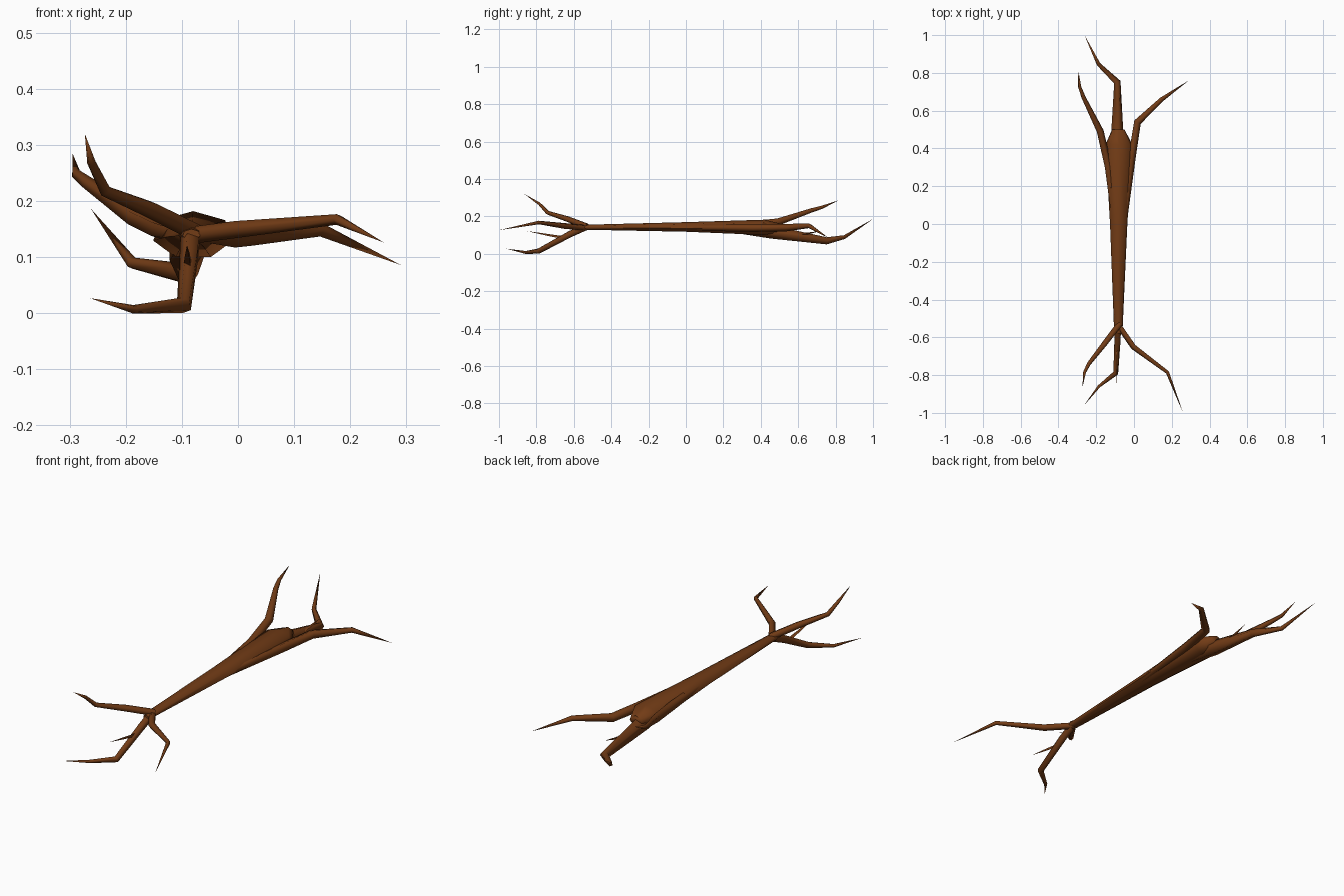
import bpy, bmesh, math
from mathutils import Vector

bark = bpy.data.materials.new("brown bark")
bark.diffuse_color = (0.17, 0.045, 0.008, 1)


def finish(bm, name):
    bmesh.ops.recalc_face_normals(bm, faces=bm.faces)
    me = bpy.data.meshes.new(name)
    bm.to_mesh(me)
    bm.free()
    me.materials.append(bark)
    ob = bpy.data.objects.new(name, me)
    bpy.context.collection.objects.link(ob)
    for o in bpy.context.selected_objects:
        o.select_set(False)
    bpy.context.view_layer.objects.active = ob
    ob.select_set(True)
    bpy.ops.object.shade_smooth_by_angle(angle=math.radians(75))


def skin(bm, rings):
    for a, b in zip(rings, rings[1:]):
        n = len(a)
        for i in range(n):
            j = (i + 1) % n
            if len(b) == 1:
                bm.faces.new((a[i], a[j], b[0]))
            else:
                bm.faces.new((a[i], a[j], b[j], b[i]))
    bm.faces.new(rings[0])
    if len(rings[-1]) > 1:
        bm.faces.new(rings[-1])


def branch(name, path, sides=5):
    """Tapered limb through (x, y, z, radius) points, ending in a sharp tip."""
    bm = bmesh.new()
    pts = [Vector(p[:3]) for p in path]
    rings = []
    for k, p in enumerate(pts):
        if k == len(pts) - 1:
            rings.append([bm.verts.new(p)])
            break
        t = (pts[k + 1] - p).normalized()
        if k:
            t += (p - pts[k - 1]).normalized()
        t.normalize()
        side = t.cross(Vector((0, 0, 1))).normalized()
        up = side.cross(t)
        r = path[k][3]
        rings.append([bm.verts.new(p + r * (side * math.cos(a) + up * math.sin(a)))
                      for a in (2 * math.pi * i / sides for i in range(sides))])
    skin(bm, rings)
    finish(bm, name)


# Trunk: seven-sided, thick at the back, narrow at the front
bm = bmesh.new()
rings = []
for y, x, z, rx, rz in ((-0.58, -0.083, 0.140, 0.016, 0.010),
                        (-0.54, -0.083, 0.141, 0.024, 0.014),
                        (0.00, -0.081, 0.142, 0.047, 0.027),
                        (0.42, -0.080, 0.139, 0.073, 0.043),
                        (0.50, -0.083, 0.138, 0.034, 0.024)):
    rings.append([bm.verts.new((x + rx * math.cos(a), y, z + rz * math.sin(a)))
                  for a in (math.pi / 2 + 2 * math.pi * i / 7 for i in range(7))])
skin(bm, rings)
finish(bm, "trunk")

# Limbs at the thick back end
branch("back_right_limb", [(-0.055, 0.00, 0.140, 0.016), (-0.012, 0.36, 0.138, 0.022),
                           (0.017, 0.54, 0.140, 0.021), (0.145, 0.66, 0.149, 0.013),
                           (0.290, 0.760, 0.086, 0)])
branch("back_left_limb", [(-0.108, 0.05, 0.142, 0.016), (-0.137, 0.30, 0.150, 0.021),
                          (-0.180, 0.49, 0.170, 0.020), (-0.268, 0.67, 0.232, 0.012),
                          (-0.288, 0.725, 0.248, 0.009), (-0.295, 0.815, 0.285, 0)])
branch("back_middle_limb", [(-0.085, 0.25, 0.134, 0.022), (-0.092, 0.46, 0.116, 0.037),
                            (-0.090, 0.75, 0.069, 0.020), (-0.188, 0.845, 0.089, 0.011),
                            (-0.262, 1.0, 0.186, 0)])
branch("back_twig", [(-0.080, 0.56, 0.095, 0.009), (-0.074, 0.65, 0.108, 0.006),
                     (-0.070, 0.72, 0.122, 0)], 3)

# Limbs at the narrow front end
branch("front_right_limb", [(-0.085, -0.53, 0.138, 0.016), (-0.002, -0.65, 0.149, 0.016),
                            (0.178, -0.785, 0.167, 0.010), (0.260, -1.0, 0.126, 0)])
branch("front_left_limb", [(-0.075, -0.53, 0.145, 0.017), (-0.155, -0.635, 0.185, 0.016),
                           (-0.238, -0.74, 0.219, 0.011), (-0.261, -0.785, 0.267, 0.008),
                           (-0.273, -0.865, 0.320, 0)])
branch("front_low_limb", [(-0.083, -0.53, 0.146, 0.019), (-0.086, -0.62, 0.105, 0.018),
                          (-0.096, -0.79, 0.014, 0.015), (-0.185, -0.86, 0.007, 0.008),
                          (-0.264, -0.96, 0.027, 0)])
branch("front_twig", [(-0.088, -0.65, 0.085, 0.009), (-0.089, -0.74, 0.101, 0.006),
                      (-0.091, -0.85, 0.121, 0)], 3)
